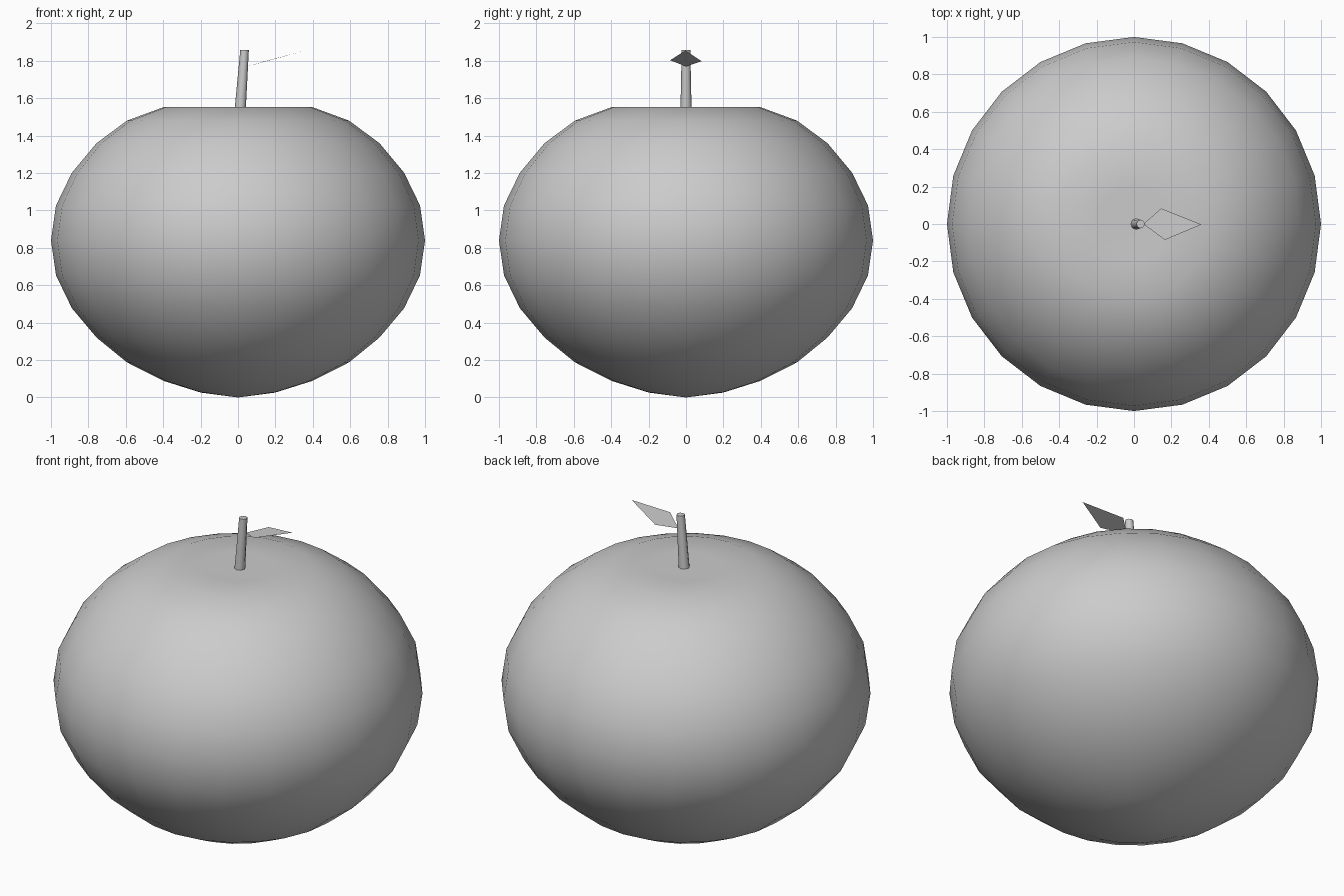
import bpy
import bmesh
import math
from mathutils import Vector

cube = bpy.data.objects.get("Cube")
if cube:
    bpy.data.objects.remove(cube, do_unlink=True)

grey = bpy.data.materials.new("plain_grey")
grey.use_nodes = True
colour = (0.6, 0.6, 0.6, 1)
grey.diffuse_color = colour
grey.node_tree.nodes["Principled BSDF"].inputs["Base Color"].default_value = colour


def finish(name, bm, smooth_angle=None):
    mesh = bpy.data.meshes.new(name)
    bm.to_mesh(mesh)
    bm.free()
    obj = bpy.data.objects.new(name, mesh)
    bpy.context.collection.objects.link(obj)
    mesh.materials.append(grey)
    if smooth_angle:
        bpy.ops.object.select_all(action='DESELECT')
        obj.select_set(True)
        bpy.context.view_layer.objects.active = obj
        bpy.ops.object.shade_smooth_by_angle(angle=math.radians(smooth_angle))
    return obj


# Fruit body: a squat round profile with a flattened crown, turned in 24 steps
profile = [(0, 0), (0.198, 0.026), (0.396, 0.088), (0.594, 0.188),
           (0.756, 0.32), (0.888, 0.477), (0.973, 0.653), (1, 0.84),
           (0.973, 1.027), (0.888, 1.202), (0.756, 1.36), (0.594, 1.48),
           (0.396, 1.553), (0.198, 1.553), (0, 1.55)]
bm = bmesh.new()
points = [bm.verts.new((r, 0, z)) for r, z in profile]
edges = [bm.edges.new(pair) for pair in zip(points, points[1:])]
bmesh.ops.spin(bm, geom=points + edges, cent=(0, 0, 0), axis=(0, 0, 1),
               angle=math.tau, steps=24, use_duplicate=False)
bmesh.ops.remove_doubles(bm, verts=bm.verts[:], dist=0.001)
bmesh.ops.recalc_face_normals(bm, faces=bm.faces[:])
finish("fruit_body", bm, 60)

# Stem: a leaning, tapered eight-sided rod sunk slightly into the crown
bm = bmesh.new()
bottom, top = Vector((0.011, 0, 1.53)), Vector((0.035, 0, 1.857))
bmesh.ops.create_cone(bm, cap_ends=True, segments=8, radius1=0.03,
                      radius2=0.023, depth=top.z - bottom.z)
for v in bm.verts:
    v.co += top if v.co.z > 0 else bottom
    v.co.z = top.z if v.co.z > 1.7 else bottom.z
finish("stem", bm, 50)

# Leaf: a single diamond blade rising away from the stem
bm = bmesh.new()
outline = [(0.05, 0, 1.77), (0.165, -0.085, 1.803),
           (0.36, -0.003, 1.855), (0.145, 0.083, 1.798)]
bm.faces.new([bm.verts.new(p) for p in outline])
finish("leaf", bm)
